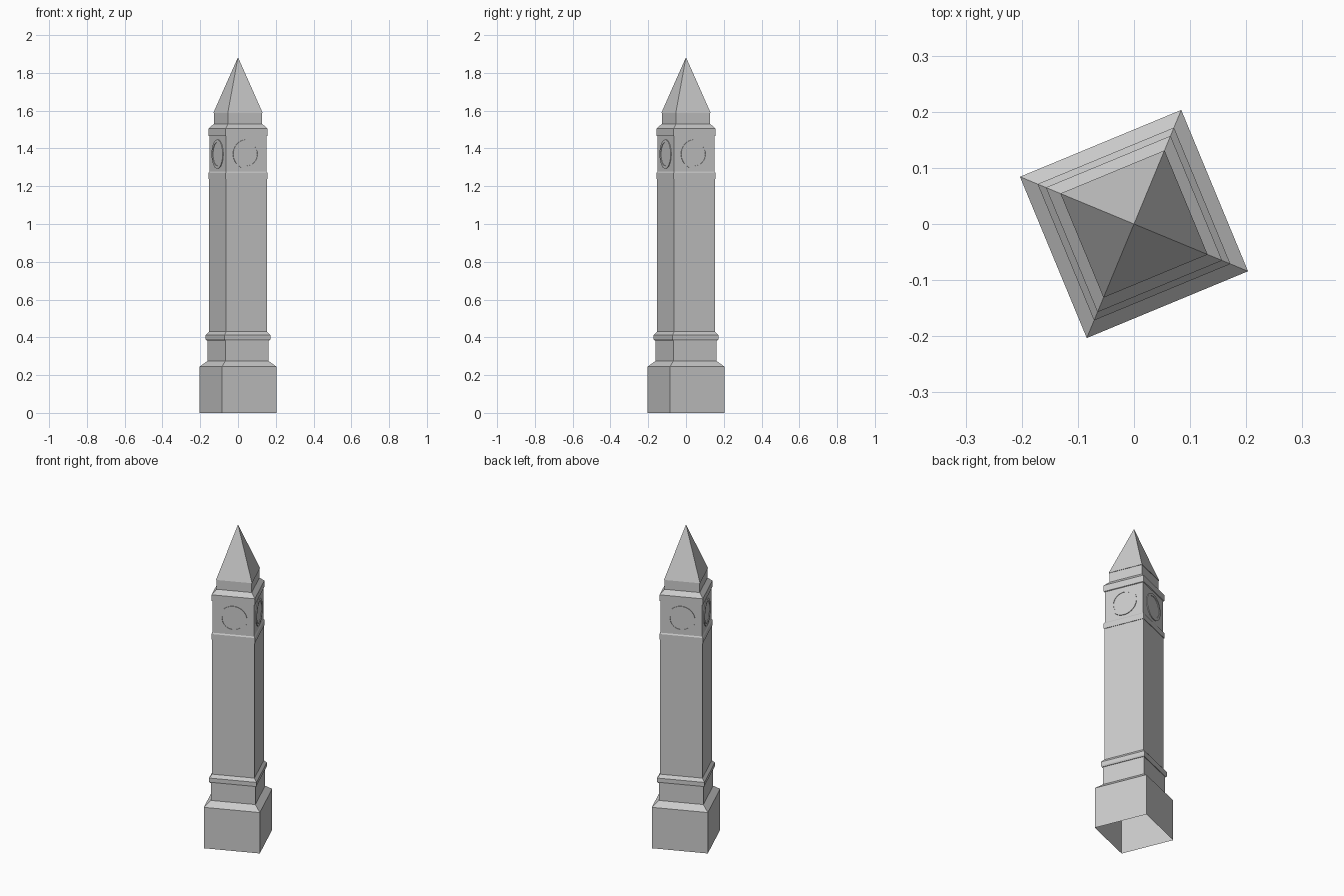
import bpy
import bmesh
from math import cos, sin, pi, radians
from mathutils import Matrix

old = bpy.data.objects.get("Cube")
if old:
    bpy.data.objects.remove(old, do_unlink=True)

# Single stone colour
stone = bpy.data.materials.new("grey stone")
stone.use_nodes = True
grey = (0.6, 0.6, 0.6, 1)
stone.diffuse_color = grey
stone.node_tree.nodes["Principled BSDF"].inputs["Base Color"].default_value = grey

TURN = radians(22.5)


def lathe(name, profile, sides, start=0.0, matrix=None):
    """Loft a regular polygon through (corner radius, height) points; zero radius is a tip."""
    bm = bmesh.new()
    rings = []
    for r, z in profile:
        if r == 0:
            rings.append([bm.verts.new((0, 0, z))] * sides)
        else:
            angles = [start + 2 * pi * i / sides for i in range(sides)]
            rings.append([bm.verts.new((r * cos(a), r * sin(a), z)) for a in angles])
    for low, high in zip(rings, rings[1:]):
        for i in range(sides):
            j = (i + 1) % sides
            corners = [low[i], low[j], high[j], high[i]]
            bm.faces.new(list(dict.fromkeys(corners)))
    if matrix:
        bm.transform(matrix)
    mesh = bpy.data.meshes.new(name)
    bm.to_mesh(mesh)
    bm.free()
    mesh.materials.append(stone)
    obj = bpy.data.objects.new(name, mesh)
    bpy.context.collection.objects.link(obj)
    return obj


# Square tower sections, hollow and open underneath
sections = {
    "base": [(0.22, 0), (0.22, 0.245), (0.175, 0.275)],
    "pedestal": [(0.175, 0.275), (0.175, 0.382)],
    "lower_moulding": [(0.175, 0.382), (0.18, 0.382), (0.186, 0.39),
                       (0.186, 0.412), (0.166, 0.43)],
    "shaft": [(0.166, 0.43), (0.166, 1.238)],
    "upper_moulding": [(0.166, 1.238), (0.17, 1.238), (0.17, 1.27), (0.164, 1.277)],
    "clock_stage": [(0.164, 1.277), (0.164, 1.465)],
    "cornice": [(0.164, 1.465), (0.17, 1.467), (0.17, 1.505), (0.138, 1.53)],
    "roof_neck": [(0.138, 1.53), (0.138, 1.587)],
    "spire": [(0.138, 1.587), (0.142, 1.587), (0, 1.883)],
}
for name, profile in sections.items():
    lathe(name, profile, 4, TURN + pi / 4)

# A raised rim and a flat dial on each of the four sides
wall = 0.164 * cos(pi / 4)
for k in range(4):
    place = (Matrix.Rotation(TURN + k * pi / 2, 4, "Z")
             @ Matrix.Translation((wall, 0, 1.37))
             @ Matrix.Rotation(pi / 2, 4, "Y"))
    lathe(f"clock_rim_{k + 1}",
          [(0.077, 0), (0.077, 0.004), (0.062, 0.004), (0.062, 0.001)], 32, matrix=place)
    lathe(f"clock_dial_{k + 1}", [(0.062, 0.001), (0, 0.001)], 32, matrix=place)
